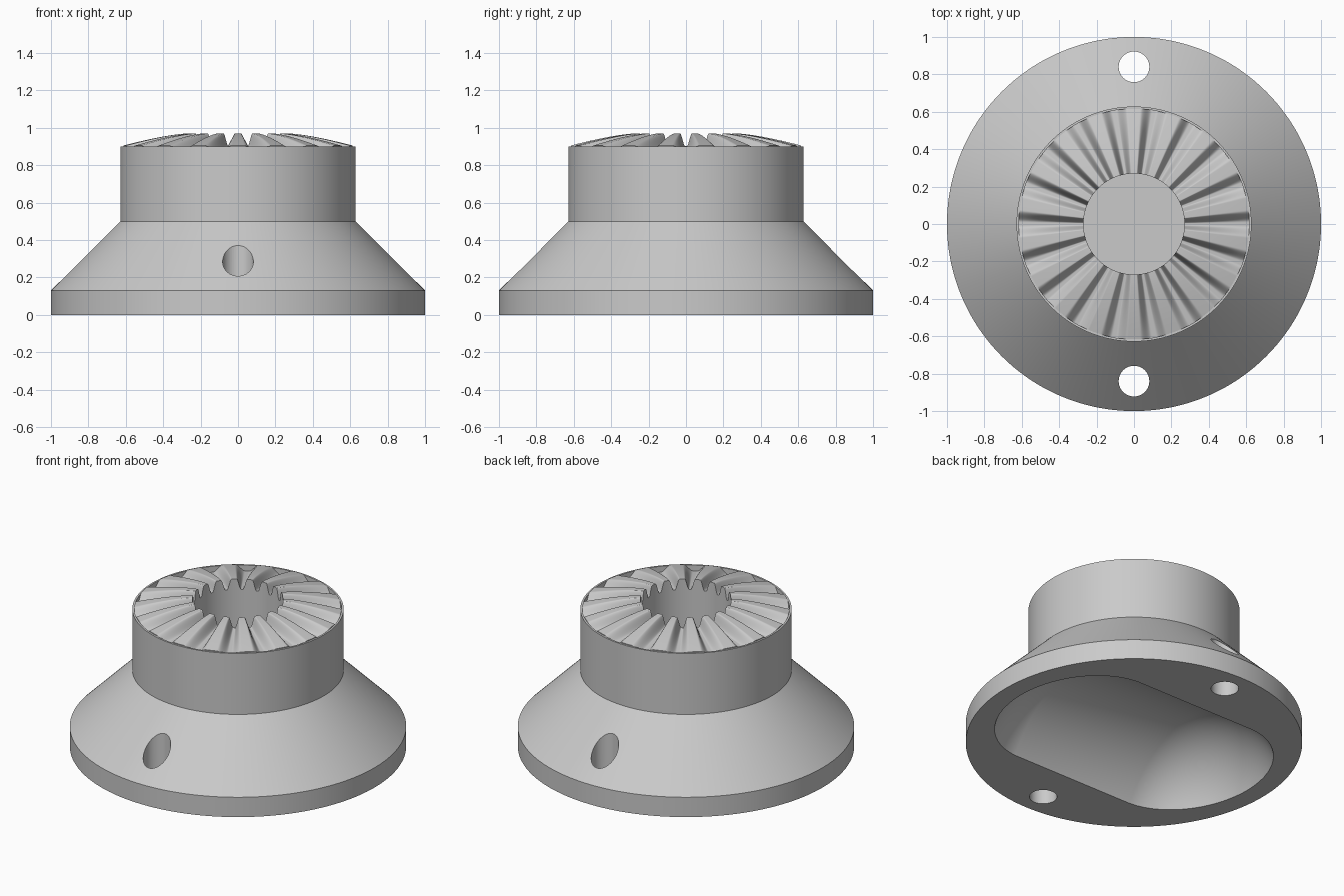
import bpy, bmesh
from math import pi, cos, sin
from mathutils import Matrix

cube = bpy.data.objects.get("Cube")
if cube:
    bpy.data.objects.remove(cube)

TEETH = 18
STEPS = 48                      # segments per tooth
SEGS = TEETH * STEPS
BORE, COLLAR = 0.27, 0.628      # bore and collar radius
RIM = 0.616                     # outer radius of the teeth

mat = bpy.data.materials.new("grey_metal")
mat.use_nodes = True
grey = (0.59, 0.59, 0.59, 1)
mat.diffuse_color = grey
mat.node_tree.nodes["Principled BSDF"].inputs["Base Color"].default_value = grey


def make_object(name, bm):
    bmesh.ops.recalc_face_normals(bm, faces=bm.faces[:])
    mesh = bpy.data.meshes.new(name)
    bm.to_mesh(mesh)
    bm.free()
    mesh.materials.append(mat)
    obj = bpy.data.objects.new(name, mesh)
    bpy.context.collection.objects.link(obj)
    return obj


def tooth_height(r, i):
    """Broad rounded teeth with narrow U grooves, sloping down toward the rim."""
    t = (r - BORE) / (RIM - BORE)
    ridge = 0.97 - 0.065 * t ** 1.4
    floor = 0.902 - 0.04 * t
    k = i % STEPS
    f = min(k, STEPS - k) / (STEPS / 2)     # 0 in a groove, 1 on a ridge
    s = max(0, min(1, (f - 0.1) / 0.58))
    return floor + (ridge - floor) * s * s * (3 - 2 * s)


# Turned body: flange, cone, collar, toothed face and blind bore
profile = [(1, 0), (1, 0.13), (COLLAR, 0.5), (COLLAR, 0.9), (RIM, 0.9)]
profile += [(RIM + (BORE - RIM) * j / 10, None) for j in range(11)]
profile += [(BORE, 0.5)]

bm = bmesh.new()
rings = []
for r, z in profile:
    rings.append([bm.verts.new((r * cos(2 * pi * i / SEGS), r * sin(2 * pi * i / SEGS),
                                tooth_height(r, i) if z is None else z))
                  for i in range(SEGS)])
for a, b in zip(rings, rings[1:]):
    for i in range(SEGS):
        j = (i + 1) % SEGS
        bm.faces.new((a[i], a[j], b[j], b[i]))
bm.faces.new(rings[0])
bm.faces.new(rings[-1])
body = make_object("toothed_hub", bm)

# Long shallow trough under the base, with domed ends and its axis below the base
bm = bmesh.new()
bmesh.ops.create_uvsphere(bm, u_segments=64, v_segments=33, radius=1,
                          matrix=Matrix.Rotation(pi / 2, 4, 'Y'))
for v in bm.verts:
    v.co.x = v.co.x * 0.515 + (0.42 if v.co.x > 0 else -0.42)
    v.co.y *= 0.64
    v.co.z = v.co.z * 0.64 - 0.29
cutters = [make_object("cavity_cutter", bm)]

# Two vertical screw holes, front and back
for side, y in (("front", -0.84), ("back", 0.84)):
    bm = bmesh.new()
    bmesh.ops.create_cone(bm, cap_ends=True, segments=48, radius1=0.082, radius2=0.082,
                          depth=1.4, matrix=Matrix.Translation((0, y, 0)))
    cutters.append(make_object(side + "_hole_cutter", bm))

bpy.ops.object.select_all(action='DESELECT')
body.select_set(True)
bpy.context.view_layer.objects.active = body
for cutter in cutters:
    cutter.hide_render = True
    mod = body.modifiers.new(cutter.name, 'BOOLEAN')
    mod.operation = 'DIFFERENCE'
    mod.solver = 'EXACT'
    mod.object = cutter
    bpy.ops.object.modifier_apply(modifier=mod.name)
    bpy.data.objects.remove(cutter)

bpy.ops.object.shade_smooth_by_angle(angle=0.68)
